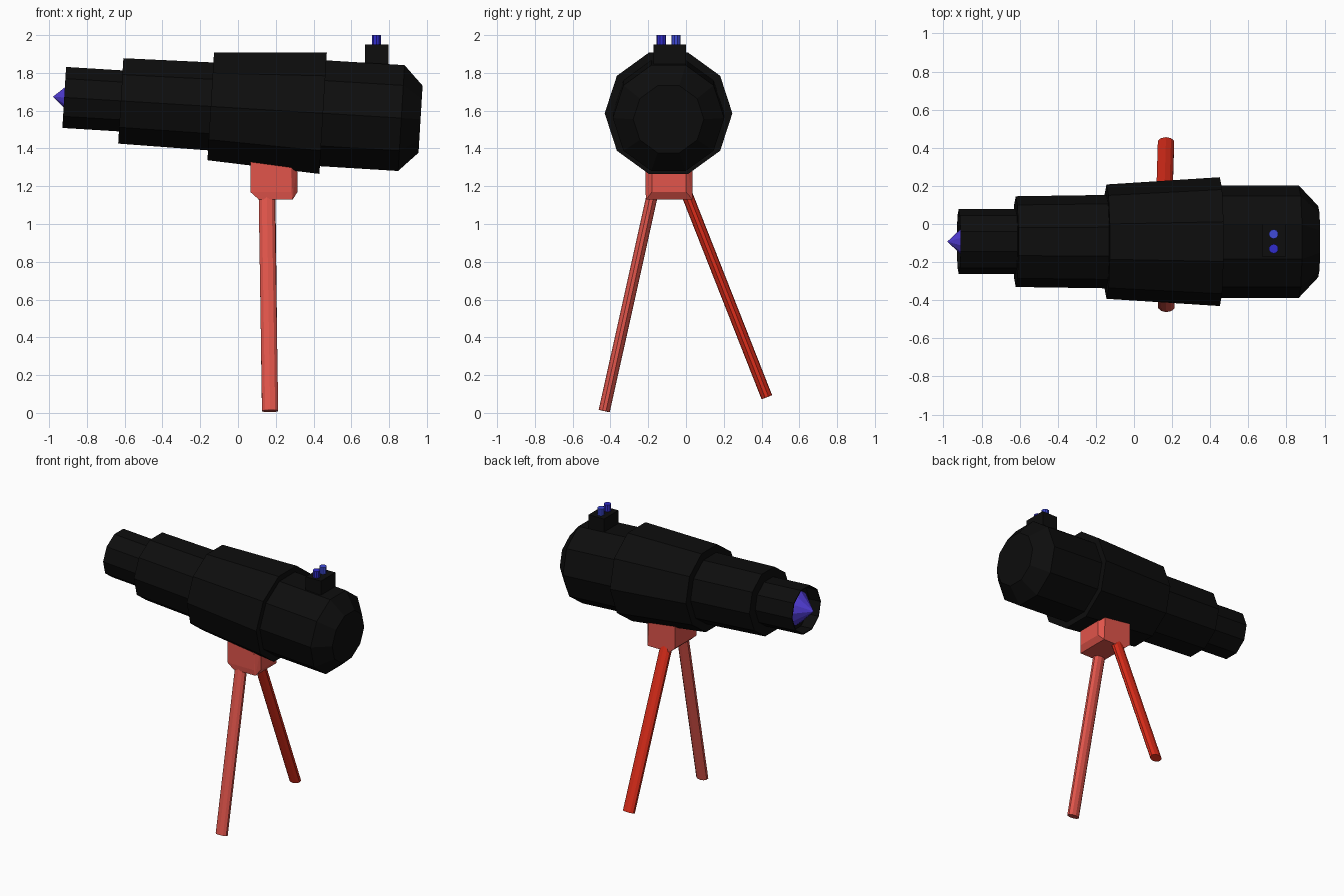
import bpy, bmesh, math
from mathutils import Vector, Matrix

if "Cube" in bpy.data.objects:
    bpy.data.objects.remove(bpy.data.objects["Cube"])


def material(name, rgb):
    m = bpy.data.materials.new(name)
    m.diffuse_color = (*rgb, 1)
    m.use_nodes = True
    m.node_tree.nodes["Principled BSDF"].inputs["Base Color"].default_value = m.diffuse_color
    return m


BLACK = material("black", (0.004, 0.004, 0.004))
CORAL = material("coral", (0.75, 0.09, 0.07))
RED = material("red", (0.70, 0.025, 0.01))
VIOLET = material("violet", (0.08, 0.045, 0.65))
BLUE = material("blue", (0.03, 0.025, 0.60))
LIGHT_BLUE = material("light_blue", (0.05, 0.07, 0.68))


def add_object(name, bm, mat):
    bmesh.ops.recalc_face_normals(bm, faces=bm.faces[:])
    mesh = bpy.data.meshes.new(name)
    bm.to_mesh(mesh)
    bm.free()
    mesh.materials.append(mat)
    ob = bpy.data.objects.new(name, mesh)
    bpy.context.collection.objects.link(ob)
    return ob


def revolve(name, profile, sides, mat, origin, tilt):
    """Turn (distance, radius) points around the local x axis."""
    bm = bmesh.new()
    rings = []
    for d, r in profile:
        if r == 0:
            rings.append([bm.verts.new((d, 0, 0))] * sides)
        else:
            rings.append([bm.verts.new((d, r * math.cos(a), r * math.sin(a)))
                          for a in (math.tau * i / sides for i in range(sides))])
    for a, b in zip(rings, rings[1:]):
        for i in range(sides):
            j = (i + 1) % sides
            bm.faces.new(dict.fromkeys((a[i], a[j], b[j], b[i])))
    ob = add_object(name, bm, mat)
    ob.location = origin
    ob.rotation_euler = (0, tilt, 0)
    return ob


def rod(name, start, end, rx, ry, sides, mat):
    """Oval cylinder between two points, rx measured along world x."""
    start, end = Vector(start), Vector(end)
    z = (end - start).normalized()
    y = z.cross(Vector((1, 0, 0))).normalized()
    x = y.cross(z)
    rot = Matrix((x, y, z)).transposed().to_4x4()
    bm = bmesh.new()
    bmesh.ops.create_cone(bm, cap_ends=True, segments=sides, radius1=1, radius2=1,
                          depth=(end - start).length)
    bmesh.ops.transform(bm, verts=bm.verts[:],
                        matrix=Matrix.Translation((start + end) / 2) @ rot
                        @ Matrix.Diagonal((rx, ry, 1, 1)))
    return add_object(name, bm, mat)


# Telescope tube: stepped, ten-sided, open at the lens end
TIP = (-0.92, -0.0925, 1.67)
TILT = math.radians(3.5)
revolve("tube", [(0.09, 0), (0.09, 0.163), (0, 0.163), (0, 0.17),
                 (0.30, 0.17), (0.30, 0.238), (0.777, 0.245), (0.777, 0.30),
                 (1.373, 0.338), (1.373, 0.295), (1.788, 0.295),
                 (1.89, 0.187), (1.89, 0)], 10, BLACK, TIP, TILT)

# Pointed lens set into the open end
revolve("lens", [(-0.06, 0), (0.07, 0.122), (0.07, 0)], 10, VIOLET, TIP, TILT)

# Finder block with two knobs
bm = bmesh.new()
bmesh.ops.create_cube(bm, size=1, matrix=Matrix.Translation((0.735, -0.086, 1.87))
                      @ Matrix.Diagonal((0.125, 0.17, 0.16, 1)))
add_object("finder_block", bm, BLACK)
rod("knob_front", (0.733, -0.13, 1.90), (0.733, -0.13, 2.0), 0.025, 0.025, 10, BLUE)
rod("knob_back", (0.733, -0.053, 1.90), (0.733, -0.053, 2.0), 0.025, 0.025, 10, LIGHT_BLUE)

# Mount with chamfered corners and underside
bm = bmesh.new()
outline = [(0.065, -0.215), (0.28, -0.215), (0.315, -0.18),
           (0.315, 0.0), (0.28, 0.035), (0.065, 0.035)]
for z in (1.34, 1.17):
    for x, y in outline:
        bm.verts.new((x, y, z))
for x in (0.11, 0.29):
    for y in (-0.215, 0.035):
        bm.verts.new((x, y * 0.98, 1.13))
bmesh.ops.convex_hull(bm, input=bm.verts[:])
bmesh.ops.dissolve_limit(bm, angle_limit=0.02, verts=bm.verts[:], edges=bm.edges[:])
add_object("mount", bm, CORAL)

# Two splayed legs
rod("front_leg", (0.152, -0.175, 1.17), (0.17, -0.433, 0.01), 0.045, 0.03, 10, CORAL)
rod("back_leg", (0.155, 0.0, 1.17), (0.168, 0.428, 0.083), 0.045, 0.03, 10, RED)
